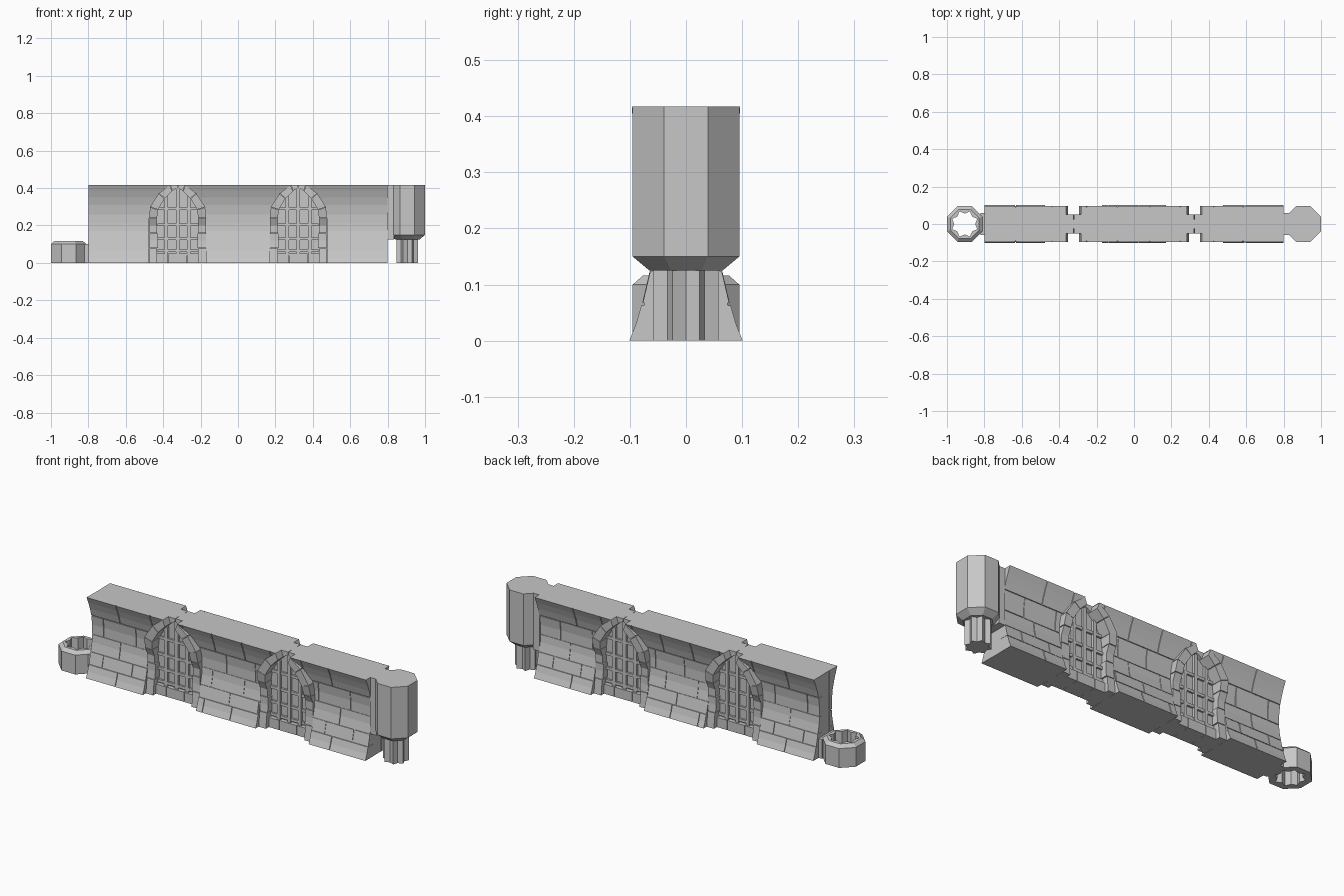
import bpy, bmesh, math, random

random.seed(4)
if "Cube" in bpy.data.objects:
    bpy.data.objects.remove(bpy.data.objects["Cube"])

TOP = 0.417
END_X = 0.905
WINDOWS = (-0.323, 0.323)
grey = bpy.data.materials.new("stone grey")
grey.use_nodes = True
grey.diffuse_color = (0.57, 0.57, 0.57, 1)
grey.node_tree.nodes["Principled BSDF"].inputs["Base Color"].default_value = grey.diffuse_color

# Half thickness of the wall by height, and of the window surround
PROFILE = [(0, .101), (.03, .089), (.065, .079), (.125, .065), (.17, .055), (.21, .051),
           (.26, .051), (.31, .058), (.35, .069), (.385, .082), (TOP, .096)]
SURROUND = [(0, .076), (.125, .063), (.2, .065), (.24, .083), (.3, .094), (TOP, .096)]


def lerp(table, z):
    for (z0, d0), (z1, d1) in zip(table, table[1:]):
        if z <= z1:
            return d0 + (d1 - d0) * (z - z0) / (z1 - z0)
    return table[-1][1]


def wall_depth(z):
    return lerp(PROFILE, z)


def surround_depth(z):
    return lerp(SURROUND, z)


def loft(bm, rings, closed=False):
    """Skin equal-sized rings; cap the ends or close into a loop."""
    vs = [[bm.verts.new(p) for p in r] for r in rings]
    n = len(vs[0])
    pairs = list(zip(vs, vs[1:])) + ([(vs[-1], vs[0])] if closed else [])
    for a, b in pairs:
        for i in range(n):
            j = (i + 1) % n
            bm.faces.new((a[i], a[j], b[j], b[i]))
    if not closed:
        bm.faces.new(vs[0])
        bm.faces.new(vs[-1])


def stone(bm, pairs, front, back):
    """Block swept through pairs of (x, z) points, with depth set by height."""
    loft(bm, [[(a[0], back(a[1]), a[1]), (b[0], back(b[1]), b[1]),
               (b[0], front(b[1]), b[1]), (a[0], front(a[1]), a[1])] for a, b in pairs])


def flat(d):
    return lambda z: d


def slab(bm, x0, x1, z0, z1, front, back=.01):
    stone(bm, [((x0, z0), (x1, z0)), ((x0, z1), (x1, z1))], flat(front), flat(back))


def finish(name, bm, cutter=None, mirror=False):
    bmesh.ops.recalc_face_normals(bm, faces=bm.faces)
    me = bpy.data.meshes.new(name)
    bm.to_mesh(me)
    bm.free()
    me.materials.append(grey)
    ob = bpy.data.objects.new(name, me)
    bpy.context.collection.objects.link(ob)
    bpy.context.view_layer.objects.active = ob
    if cutter:
        cut = ob.modifiers.new("openings", 'BOOLEAN')
        cut.operation, cut.solver, cut.object = 'DIFFERENCE', 'EXACT', cutter
        bpy.ops.object.modifier_apply(modifier=cut.name)
    if mirror:
        m = ob.modifiers.new("both sides", 'MIRROR')
        m.use_axis = (False, True, False)
        m.use_mirror_merge = False
        bpy.ops.object.modifier_apply(modifier=m.name)
    return ob


# Pointed arch, half outlines from the springing to the crown
OUTER = [(.152, .24), (.147, .3), (.1, .372), (.04, TOP), (0, TOP)]
INNER = [(.11, .24), (.105, .285), (.068, .345), (.028, .385), (0, .402)]

# Cutter for the window openings
bm = bmesh.new()
for cx in WINDOWS:
    rows = [(.152, -.05)] + OUTER[:-1] + [(.01, TOP + .03)]
    stone(bm, [((cx - x, z), (cx + x, z)) for x, z in rows], flat(.3), flat(.024))
cutter = finish("window_cutter", bm, mirror=True)
cutter.hide_render = True

# Solid core of the wall
bm = bmesh.new()
stone(bm, [((-.799, z), (.799, z)) for z, d in PROFILE],
      lambda z: wall_depth(z) - .005, lambda z: .005 - wall_depth(z))
finish("wall_core", bm, cutter)

# Courses of stone blocks
bm = bmesh.new()
COURSES = [0, .065, .125, .21, .31, TOP]
GAP = .002
for row, (z0, z1) in enumerate(zip(COURSES, COURSES[1:])):
    lo = z0 + (GAP if row else 0)
    hi = z1 - (GAP if z1 < TOP else 0)
    levels = [lo] + [z for z, d in PROFILE if lo < z < hi] + [hi]
    x = -.8
    step = .09 if row % 2 else .18
    while x < .8:
        end = x + step + random.uniform(-.025, .025)
        if end > .74:
            end = .8
        a = x + (GAP if x > -.8 else 0)
        b = end - (GAP if end < .8 else 0)
        sink = 0 if row in (0, 4) else random.uniform(0, .003)
        stone(bm, [((a, z), (b, z)) for z in levels],
              lambda z: wall_depth(z) - sink, flat(.03))
        x, step = end, .18
finish("wall_blocks", bm, cutter, mirror=True)
bpy.data.objects.remove(cutter)

# Window surrounds: jamb blocks, arch blocks and sill
bm = bmesh.new()
for cx in WINDOWS:
    for s in (-1, 1):
        for i in range(3):
            inner = .106 if i % 2 else .11
            stone(bm, [((cx + s * inner, z), (cx + s * .151, z))
                       for z in (i * .08, i * .08 + .04, i * .08 + .077)],
                  surround_depth, flat(.01))
        for i in range(4):
            depth = surround_depth if i < 3 else flat(.051)
            pairs = []
            for t in (0, .97):
                pairs.append([tuple(p + (q - p) * t for p, q in zip(line[i], line[i + 1]))
                              for line in (INNER, OUTER)])
            stone(bm, [((cx + s * a[0], a[1]), (cx + s * b[0], b[1])) for a, b in pairs],
                  depth, flat(.01))
    for x0, x1 in ((-.11, -.052), (-.049, .049), (.052, .11)):
        slab(bm, cx + x0, cx + x1, 0, .05, .052)
finish("window_surrounds", bm, mirror=True)

# Window panels with upright and cross bars
bm = bmesh.new()
for cx in WINDOWS:
    stone(bm, [((cx - x, z), (cx + x, z)) for x, z in [(.11, .03)] + INNER[:-1] + [(.005, .402)]],
          flat(.031), flat(.01))
    for x, top in ((-.06, .355), (0, .4), (.06, .355)):
        slab(bm, cx + x - .009, cx + x + .009, .04, top, .044)
    for z in (.065, .13, .205, .29):
        half = .108 if z < .25 else .103
        slab(bm, cx - half, cx + half, z - .007, z + .007, .041)
finish("window_bars", bm, mirror=True)


# Rings of sixteen points whose odd points lie on the octagon corners
def ring(cx, even, odd, z):
    return [(cx + r * math.cos(k * math.pi / 8), r * math.sin(k * math.pi / 8), z)
            for k, r in enumerate([even, odd] * 8)]


def octagon(cx, apothem, z):
    return ring(cx, apothem, apothem / math.cos(math.pi / 8), z)


def neck(bm, x0, x1, z0, z1, half):
    loft(bm, [[(x0, -half, z), (x1, -half, z), (x1, half, z), (x0, half, z)] for z in (z0, z1)])


# Connecting post at the left end
bm = bmesh.new()
loft(bm, [octagon(END_X, .065, .125), octagon(END_X, .095, .15), octagon(END_X, .095, TOP)])
neck(bm, .798, .835, .125, TOP, .06)
finish("connector_post", bm)

# Star-shaped peg below the post
bm = bmesh.new()
loft(bm, [ring(END_X, .047, .063, z) for z in (0, .13)])
finish("connector_peg", bm)

# Star-holed socket at the right end
bm = bmesh.new()
loft(bm, [octagon(-END_X, .095, 0), octagon(-END_X, .095, .1), octagon(-END_X, .077, .116),
          ring(-END_X, .056, .073, .116), ring(-END_X, .056, .073, 0)], closed=True)
neck(bm, -.82, -.798, 0, .1, .058)
finish("connector_socket", bm)
